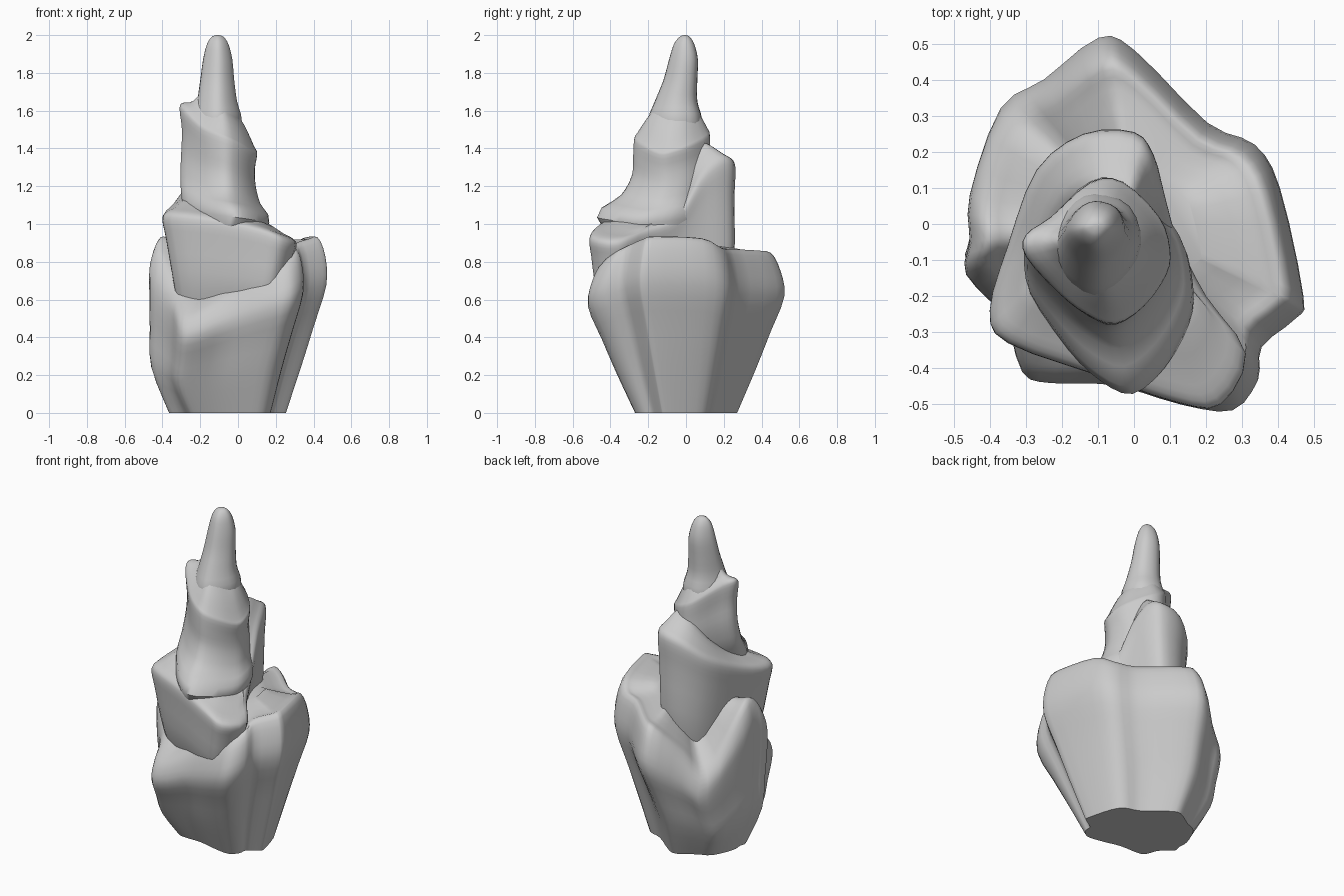
import bpy, bmesh
from mathutils import Vector


def spline(pts, n, closed):
    """Catmull-Rom refinement passing through every point."""
    out, m = [], len(pts)
    for i in range(m if closed else m - 1):
        def g(k):
            return Vector(pts[k % m] if closed else pts[max(0, min(m - 1, k))])
        a, b, c, d = g(i - 1), g(i), g(i + 1), g(i + 2)
        for s in range(n):
            t = s / n
            out.append(b + 0.5 * t * ((c - a) + t * ((2 * a - 5 * b + 4 * c - d)
                       + t * (3 * (b - c) + d - a))))
    if not closed:
        out.append(Vector(pts[-1]))
    return out


def skin(name, rings):
    """Join rings of points into a closed smooth-shaded object."""
    bm = bmesh.new()
    vs = [[bm.verts.new(p) for p in r] for r in rings]
    n = len(vs[0])
    for lo, hi in zip(vs, vs[1:]):
        for i in range(n):
            j = (i + 1) % n
            bm.faces.new((lo[i], lo[j], hi[j], hi[i]))
    bm.faces.new(vs[0][::-1])
    bm.faces.new(vs[-1])
    me = bpy.data.meshes.new(name)
    bm.to_mesh(me)
    bm.free()
    ob = bpy.data.objects.new(name, me)
    bpy.context.collection.objects.link(ob)
    bpy.ops.object.select_all(action='DESELECT')
    ob.select_set(True)
    bpy.context.view_layer.objects.active = ob
    bpy.ops.object.shade_smooth_by_angle(angle=0.8)


def crag(name, rim, centre, foot, profile):
    """Rim points (x, y, z); profile rows (scale x, y, shift x, y, height share, lift)."""
    cx, cy = centre
    rim = spline(rim, 3, True)
    rings = []
    for sx, sy, dx, dy, h, lift in spline(profile, 3, False):
        rings.append([(cx + (p.x - cx) * sx + dx, cy + (p.y - cy) * sy + dy,
                       foot + (p.z - foot) * h + lift) for p in rim])
    skin(name, rings)


# Broad rock base with an uneven rim
crag("rock_base", [
    (.40, .10, .93), (.33, .22, .88), (.20, .28, .87), (0, .48, .86), (-.10, .515, .84),
    (-.25, .40, .69), (-.37, .32, .58), (-.455, .08, .87), (-.455, -.05, .94),
    (-.465, -.14, .86), (-.36, -.26, .68), (-.31, -.41, .56), (-.23, -.44, .56),
    (-.06, -.445, .65), (.13, -.50, .74), (.27, -.515, .80), (.34, -.43, .86),
    (.35, -.34, .90), (.445, -.26, .93), (.465, -.2, .94)],
    (0, 0), 0, [
    (.66, .52, -.055, 0, 0, 0), (.85, .71, -.06, 0, .27, 0), (.93, .86, -.03, 0, .5, 0),
    (1, 1, 0, 0, .72, 0), (.99, .96, 0, 0, .88, 0), (.9, .86, 0, 0, .985, .005),
    (.75, .72, 0, 0, .8, .165), (.4, .4, 0, 0, .55, .41)])

# Leaning middle slab, low at the front and tall at the back
crag("middle_crag", [
    (.31, -.36, .91), (.20, -.20, .96), (.12, -.04, 1.04), (.085, .08, 1.24),
    (.055, .19, 1.33), (0, .255, 1.33), (-.14, .25, 1.3), (-.27, .15, 1.2),
    (-.35, -.06, 1.1), (-.40, -.24, 1.05), (-.35, -.33, 1.05), (-.10, -.42, 1.02),
    (.12, -.495, .97), (.24, -.50, .93)],
    (-.08, -.02), .4, [
    (.65, .6, 0, 0, 0, 0), (.80, .92, 0, .01, .4, 0), (.94, .98, 0, 0, .8, 0),
    (1, 1, 0, 0, .95, 0), (.96, .96, 0, 0, 1.0, .01), (.82, .8, 0, 0, 1, .04),
    (.6, .5, 0, 0, 1, .09), (.3, .3, 0, 0, 1, .09)])

# Upper block flaring into the slab, with a small ledge on the left
crag("upper_crag", [
    (.10, -.07, 1.40), (.07, .02, 1.43), (-.03, .115, 1.48), (-.12, .115, 1.52),
    (-.23, .02, 1.60), (-.30, -.03, 1.64), (-.30, -.09, 1.63), (-.21, -.19, 1.54),
    (-.13, -.25, 1.50), (-.05, -.275, 1.47), (.03, -.225, 1.43), (.09, -.14, 1.39)],
    (-.1, -.04), .8, [
    (.8, .8, 0, -.06, 0, 0), (1.12, 1.45, .04, -.09, .35, 0),
    (1.03, 1.17, .01, -.03, .52, 0), (.96, 1.05, 0, 0, .68, 0), (.94, 1.02, 0, 0, .83, 0),
    (1, 1, 0, 0, .96, 0), (.93, .92, 0, 0, .95, .04), (.65, .68, 0, 0, .5, .43),
    (.35, .4, 0, 0, .5, .51)])

# Rounded finger-like tip: rows of x min, x max, y min, y max, z
spans = [(-.24, .0, -.18, .07, 1.42), (-.24, .02, -.20, .085, 1.55),
         (-.217, -.005, -.165, .06, 1.65), (-.20, -.02, -.12, .06, 1.76),
         (-.185, -.03, -.09, .063, 1.87), (-.165, -.05, -.065, .045, 1.95),
         (-.14, -.075, -.035, .02, 1.99), (-.115, -.1, -.01, .0, 2.0)]
outline = spline([(1, 0), (.75, .75), (0, 1), (-.6, .7), (-1, 0), (-.7, -.6),
                  (0, -1), (.6, -.7)], 3, True)
skin("spire_tip", [[((a + b) / 2 + (b - a) / 2 * p.x, (c + d) / 2 + (d - c) / 2 * p.y, z)
                    for p in outline] for a, b, c, d, z in spline(spans, 3, False)])
